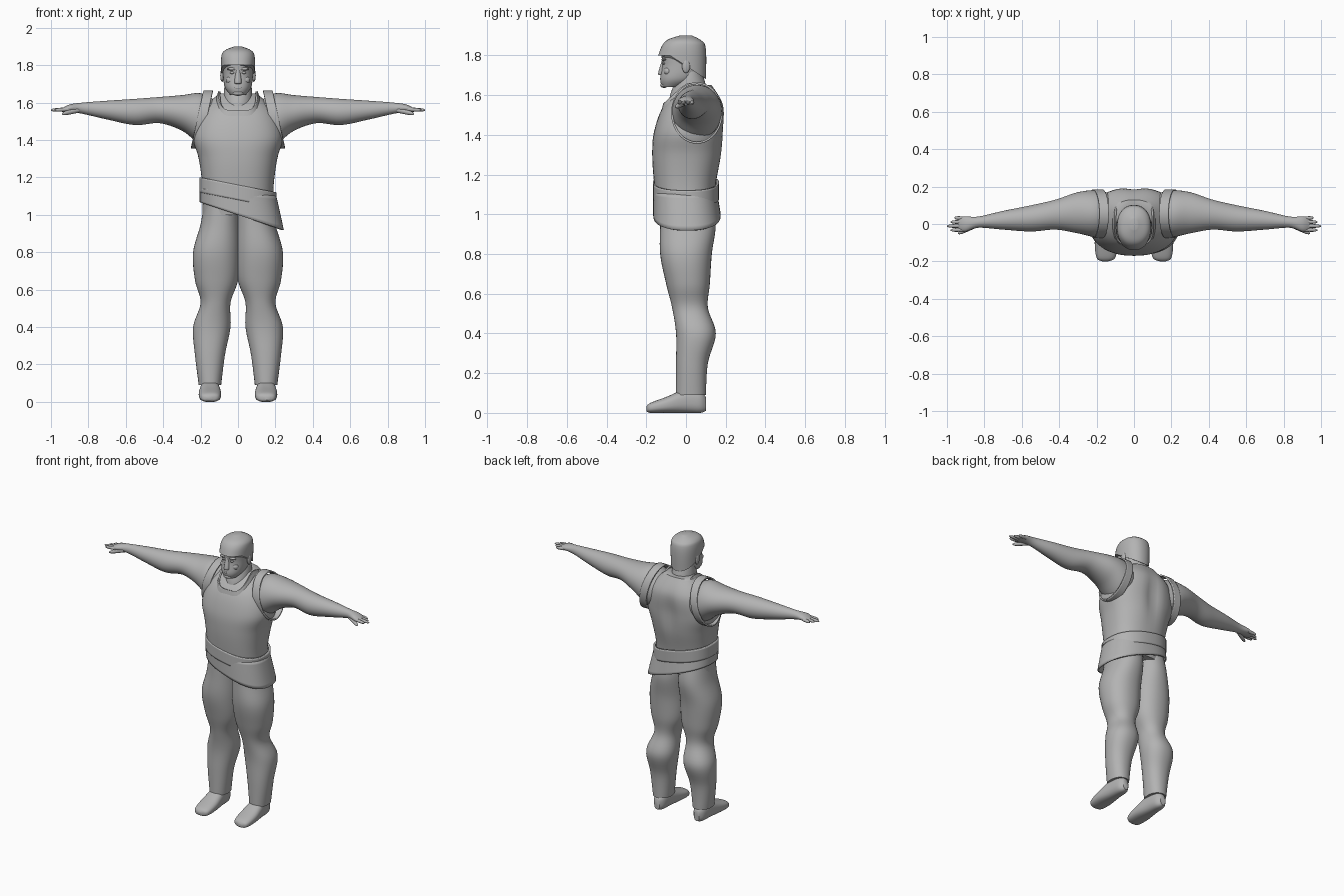
import bpy, bmesh, math
from mathutils import Vector

cube = bpy.data.objects.get("Cube")
if cube:
    bpy.data.objects.remove(cube)

GREY = (.45, .45, .45, 1)
grey = bpy.data.materials.new("plain grey")
grey.use_nodes = True
grey.diffuse_color = GREY
grey.node_tree.nodes["Principled BSDF"].inputs["Base Color"].default_value = GREY


def finish(obj):
    """Give the part its material and smooth shading with crisp rims."""
    obj.data.materials.append(grey)
    bpy.ops.object.select_all(action="DESELECT")
    obj.select_set(True)
    bpy.context.view_layer.objects.active = obj
    bpy.ops.object.shade_smooth_by_angle(angle=math.radians(50))


def spline(before, start, end, after, t):
    """Catmull-Rom blend between the rings start and end."""
    return [q + t / 2 * (r - p + t * (2 * p - 5 * q + 4 * r - s + t * (3 * (q - r) + s - p)))
            for p, q, r, s in zip(before, start, end, after)]


def rounded(value, power):
    """Bend a sine or cosine towards a squarer outline."""
    return math.copysign(abs(value) ** (2 / power), value)


def loft(name, axis, rings, power=2, side=1, warp=None, wall=0, sides=40, steps=6):
    """Skin rounded rings; each ring is its position, then low and high bounds on the other two axes."""
    dense = []
    last = len(rings) - 1
    for i in range(last):
        four = [rings[min(max(i + offset, 0), last)] for offset in (-1, 0, 1, 2)]
        dense += [spline(*four, step / steps) for step in range(steps)]
    dense.append(rings[last])

    bm = bmesh.new()
    loops = []
    for position, low_a, high_a, low_b, high_b in dense:
        loop = []
        for k in range(sides):
            angle = math.tau * k / sides
            a = (low_a + high_a + (high_a - low_a) * rounded(math.cos(angle), power)) / 2
            b = (low_b + high_b + (high_b - low_b) * rounded(math.sin(angle), power)) / 2
            point = {"x": (position, a, b), "y": (a, position, b), "z": (a, b, position)}[axis]
            if warp:
                point = warp(*point)
            x, y, z = point
            loop.append(bm.verts.new(Vector((x * side, y, z))))
        loops.append(loop)
    for lower, upper in zip(loops, loops[1:]):
        for k in range(sides):
            following = (k + 1) % sides
            bm.faces.new((lower[k], lower[following], upper[following], upper[k]))
    if not wall:
        bm.faces.new(loops[0])
        bm.faces.new(loops[-1])
    bmesh.ops.recalc_face_normals(bm, faces=bm.faces)

    mesh = bpy.data.meshes.new(name)
    bm.to_mesh(mesh)
    bm.free()
    obj = bpy.data.objects.new(name, mesh)
    bpy.context.collection.objects.link(obj)
    if wall:
        cloth = obj.modifiers.new("cloth", "SOLIDIFY")
        cloth.thickness, cloth.offset = wall, 0
    finish(obj)


def even(*rows):
    """Rings symmetric in x, from height, half width, front and back."""
    return [(height, -half, half, front, back) for height, half, front, back in rows]


def rod(name, start, end, radius, side):
    """A finger: a slim rod along x with a rounded tip."""
    rings = []
    for t in (0, .5, .8, .95, 1):
        x, y, z = Vector(start).lerp(Vector(end), t)
        r = radius * (1 - .7 * t ** 8)
        rings.append((x, y - r, y + r, z - r, z + r))
    loft(name, "x", rings, side=side, sides=12, steps=2)


def ball(name, location, scale):
    bpy.ops.mesh.primitive_uv_sphere_add(segments=20, ring_count=12, location=location)
    obj = bpy.context.object
    obj.name, obj.scale = name, scale
    finish(obj)


# Cloth and hair shaping rules
def muscles(x, y, z):
    groove = math.exp(-(x / .04) ** 2 - ((z - 1.42) / .13) ** 2)
    return x, y - .02 * groove * (y > 0), z


def neckline(x, y, z):
    return x, y, z - max(0, -y) * .95 - max(0, y - .05) * .3


def sash_slant(x, y, z):
    return x, y, z - .2 * x


def skirt_slant(x, y, z):
    return x, y, z - x * (.1 + 2 * (1.12 - z))


def hairline(x, y, z):
    return x, y, z - max(0, 1.86 - z) * max(0, y + .08) * 11


def armhole_flare(x, y, z):
    return x + (1.5 - z) * .22, y, z


# Torso in a loose vest with a squared collar
loft("vest", "z", even((1, .19, -.14, .14), (1.15, .19, -.16, .15), (1.3, .21, -.17, .18),
                       (1.42, .24, -.16, .19), (1.55, .2, -.11, .19), (1.65, .1, -.01, .13)),
     power=2.4, warp=muscles, sides=56)
loft("collar", "z", even((1.63, .11, -.12, .14), (1.66, .1, -.11, .13)),
     power=3.5, warp=neckline, wall=.01, sides=56)

# Waist sash and slanted skirt
loft("sash", "z", even((1.08, .2, -.16, .16), (1.16, .2, -.16, .16)),
     power=2.4, warp=sash_slant, wall=.012, sides=56)
loft("skirt", "z", [(1, -.2, .24, -.16, .17), (1.12, -.2, .2, -.16, .15)],
     power=2.4, warp=skirt_slant, wall=.01, sides=56)

# Neck, head and hair
loft("neck", "z", even((1.5, .09, -.09, .1), (1.6, .08, -.08, .11), (1.72, .07, -.03, .08)))
loft("head", "z", even((1.64, .04, -.12, -.03), (1.68, .07, -.13, .05), (1.75, .08, -.12, .09),
                       (1.83, .08, -.12, .09), (1.88, .05, -.07, .06)), power=2.2)
loft("hair", "z", even((1.8, .09, -.14, .1), (1.85, .09, -.12, .1), (1.88, .07, -.09, .07),
                       (1.9, .02, -.03, .03)), power=2.2, warp=hairline)

# Face
loft("nose", "z", even((1.7, .01, -.13, -.1), (1.71, .02, -.14, -.1), (1.78, .01, -.12, -.1)), sides=16)
ball("mouth", (0, -.12, 1.68), (.025, .012, .008))
ball("chin", (0, -.11, 1.65), (.03, .02, .014))

for label, side in (("left", 1), ("right", -1)):
    ball(label + "_eye", (.03 * side, -.11, 1.76), (.014, .01, .007))
    ball(label + "_brow", (.03 * side, -.11, 1.78), (.03, .013, .008))
    ball(label + "_cheek", (.04 * side, -.09, 1.72), (.025, .022, .022))
    ball(label + "_ear", (.085 * side, 0, 1.745), (.01, .02, .034))

    # Arm from shoulder to palm, and the vest edge around it
    loft(label + "_arm", "x", [
        (.12, -.05, .16, 1.4, 1.61), (.2, -.07, .18, 1.38, 1.65), (.3, -.05, .17, 1.45, 1.64),
        (.42, -.03, .13, 1.49, 1.63), (.55, -.04, .1, 1.48, 1.62), (.7, -.03, .07, 1.51, 1.61),
        (.83, -.02, .04, 1.54, 1.6), (.9, -.04, .04, 1.55, 1.59), (.94, -.03, .03, 1.55, 1.57)], side=side)
    loft(label + "_armhole", "x", [(.17, -.07, .18, 1.36, 1.66), (.22, -.07, .18, 1.36, 1.66)],
         side=side, wall=.01, warp=armhole_flare)

    # Fingers and thumb
    for i, finger in enumerate(("little", "ring", "middle", "index")):
        y = .03 - .02 * i
        tip = 1 - .02 * abs(i - 2)
        rod(f"{label}_{finger}_finger", (.9, y, 1.565), (tip, y * 1.1, 1.56), .01, side)
    rod(label + "_thumb", (.85, -.01, 1.56), (.94, -.05, 1.54), .013, side)

    # Baggy trouser leg
    loft(label + "_trouser_leg", "z", [
        (.09, .09, .21, -.05, .1), (.25, .07, .23, -.05, .11), (.4, .04, .24, -.05, .15),
        (.53, .04, .2, -.07, .11), (.65, 0, .23, -.1, .12), (.8, -.01, .24, -.13, .13),
        (.95, -.01, .2, -.13, .15), (1.08, 0, .18, -.13, .13)], power=2.2, side=side)

    # Shoe with a flat sole
    loft(label + "_shoe", "y", [
        (-.2, .14, .17, .01, .03), (-.18, .1, .2, 0, .05), (-.1, .09, .21, 0, .08),
        (0, .1, .2, 0, .12), (.07, .11, .19, 0, .11), (.1, .13, .17, .01, .08)], power=2.5, side=side)
